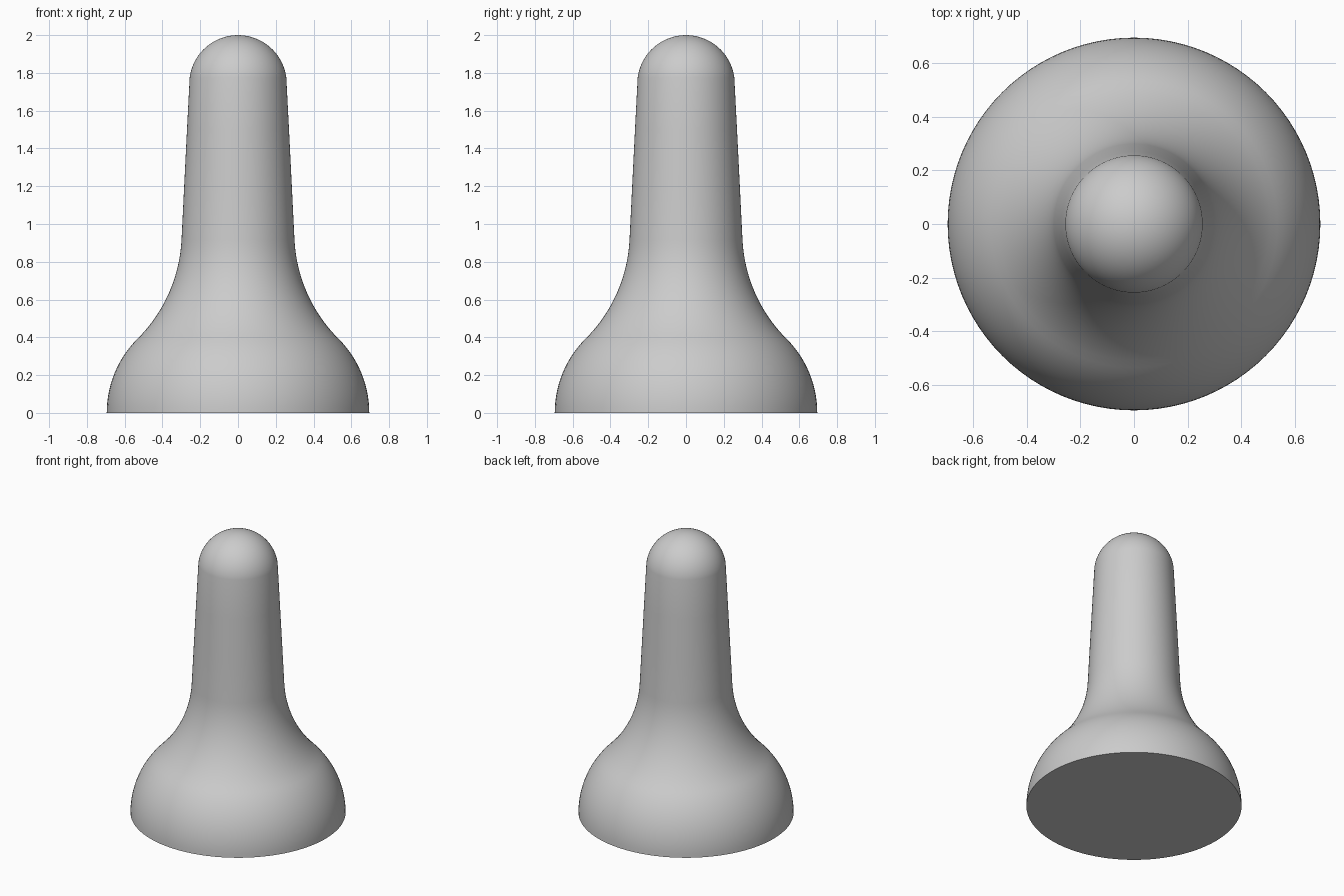
import bpy
import bmesh
from math import sin, cos, radians, pi
from mathutils import Vector

cube = bpy.data.objects.get("Cube")
if cube:
    bpy.data.objects.remove(cube, do_unlink=True)

SEGMENTS = 96

grey = bpy.data.materials.new("light_grey")
grey.use_nodes = True
colour = (0.6, 0.6, 0.6, 1)
grey.diffuse_color = colour
grey.node_tree.nodes["Principled BSDF"].inputs["Base Color"].default_value = colour


def arc(cx, cz, radius, start, end, steps):
    """Points on a circle in the xz plane, angles in degrees."""
    angles = [radians(start + (end - start) * i / steps) for i in range(steps + 1)]
    return [(cx + radius * cos(a), cz + radius * sin(a)) for a in angles]


def lathe(name, profile):
    """Turn an open profile around the z axis."""
    bm = bmesh.new()
    verts = [bm.verts.new((x, 0, z)) for x, z in profile]
    edges = [bm.edges.new(pair) for pair in zip(verts, verts[1:])]
    bmesh.ops.spin(bm, geom=verts + edges, cent=Vector(), axis=Vector((0, 0, 1)),
                   angle=2 * pi, steps=SEGMENTS, use_duplicate=False)
    bmesh.ops.remove_doubles(bm, verts=bm.verts, dist=0.0001)
    bmesh.ops.recalc_face_normals(bm, faces=bm.faces)
    mesh = bpy.data.meshes.new(name)
    bm.to_mesh(mesh)
    bm.free()
    mesh.materials.append(grey)
    obj = bpy.data.objects.new(name, mesh)
    bpy.context.collection.objects.link(obj)
    bpy.ops.object.select_all(action="DESELECT")
    obj.select_set(True)
    bpy.context.view_layer.objects.active = obj
    bpy.ops.object.shade_smooth_by_angle(angle=radians(40))
    return obj


# Flat underside, rounded foot, concave flare, tapered shaft, domed tip
foot = arc(0.14, 0, 0.555, 0, 44.6, 14)
flare = arc(1.093, 0.956, 0.795, 225.2, 182.9, 16)
shaft = [(0.285, 1.2), (0.27, 1.5)]
tip = arc(0, 1.742, 0.258, 7.5, 90, 16)
tip[-1] = (0, 2)
lathe("handle_body", [(0, 0)] + foot + flare[1:] + shaft + tip)
